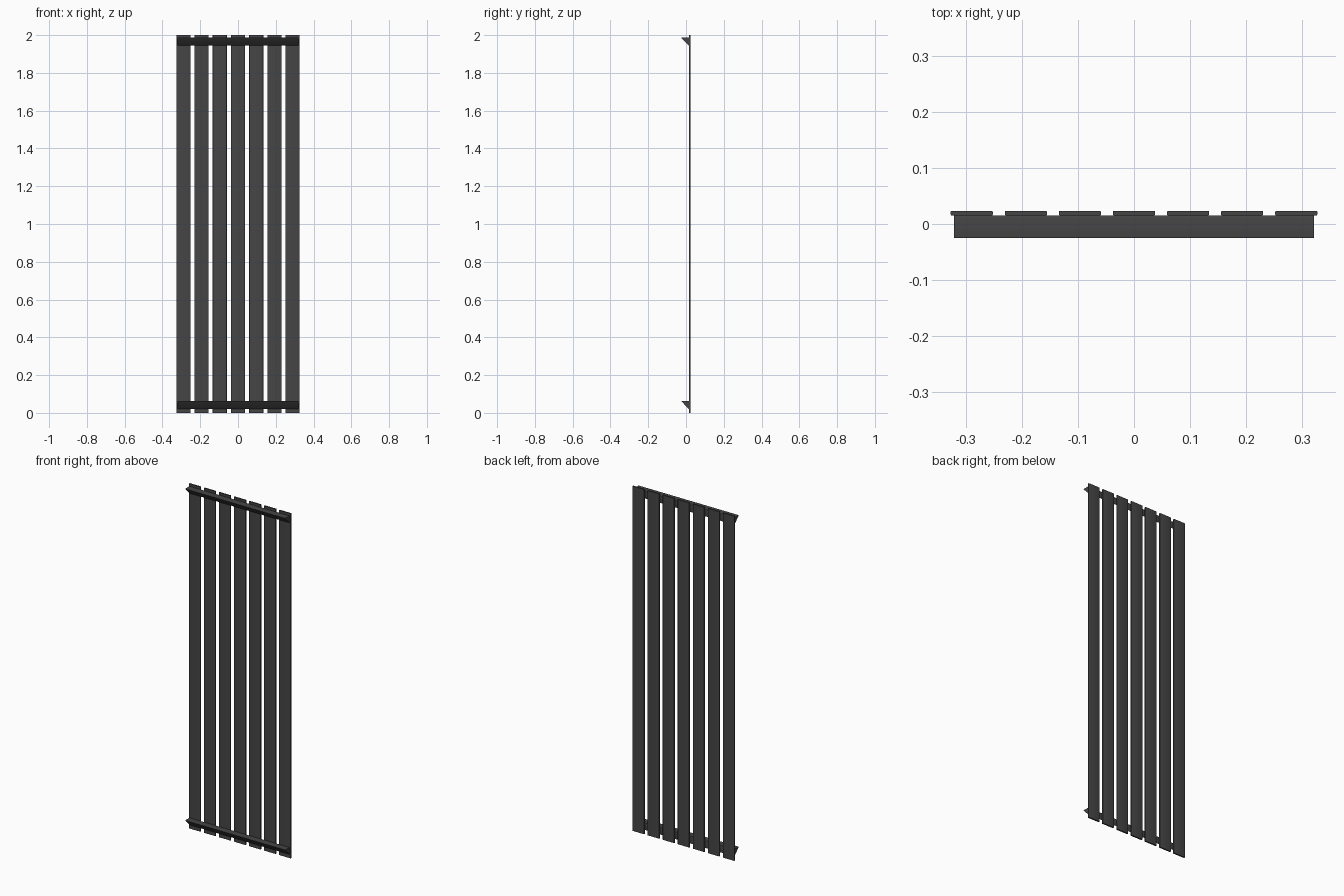
import bpy, bmesh, math
from mathutils import Vector

if "Cube" in bpy.data.objects:
    bpy.data.objects.remove(bpy.data.objects["Cube"])

def finish(bm, name, color):
    bmesh.ops.recalc_face_normals(bm, faces=bm.faces)
    me = bpy.data.meshes.new(name)
    bm.to_mesh(me)
    bm.free()
    ob = bpy.data.objects.new(name, me)
    bpy.context.collection.objects.link(ob)
    me.materials.append(color)
    bpy.context.view_layer.objects.active = ob
    ob.select_set(True)
    bpy.ops.object.shade_smooth_by_angle(angle=math.radians(35))
    ob.select_set(False)
    return ob

def prism(name, profile, direction, radius, color, segments=4):
    """Extrude a closed profile and round its long edges."""
    bm = bmesh.new()
    face = bm.faces.new([bm.verts.new(p) for p in profile])
    geo = bmesh.ops.extrude_face_region(bm, geom=[face])
    moved = [v for v in geo["geom"] if isinstance(v, bmesh.types.BMVert)]
    bmesh.ops.translate(bm, verts=moved, vec=direction)
    if not face.is_valid or len(bm.faces) < len(profile) + 2:
        first = list(bm.verts)[:len(profile)]
        bm.faces.new(first)
    axis = Vector(direction).normalized()
    long_edges = [e for e in bm.edges
                  if abs((e.verts[1].co - e.verts[0].co).normalized().dot(axis)) > 0.99]
    bmesh.ops.bevel(bm, geom=long_edges, offset=radius, segments=segments,
                    profile=0.5, affect='EDGES')
    return finish(bm, name, color)

paint = bpy.data.materials.new("anthracite_paint")
paint.diffuse_color = (0.06, 0.06, 0.06, 1)
paint.use_nodes = True
paint.node_tree.nodes["Principled BSDF"].inputs["Base Color"].default_value = paint.diffuse_color

# Vertical flat panels
W, Y0, Y1 = 0.0375, 0.0152, 0.0235
for i in range(7):
    x = (i - 3) * 0.0964
    prism(f"flat_panel_{i + 1}",
          [(x - W, Y0, 0), (x + W, Y0, 0), (x + W, Y1, 0), (x - W, Y1, 0)],
          (0, 0, 2), 0.002, paint, 3)

# Triangular header tubes running across the front
for name, z in (("lower_header", 0.022), ("upper_header", 1.946)):
    prism(name,
          [(-0.321, 0.0155, z - 0.002), (-0.321, 0.0155, z + 0.041), (-0.321, -0.026, z + 0.041)],
          (0.642, 0, 0), 0.0025, paint)
